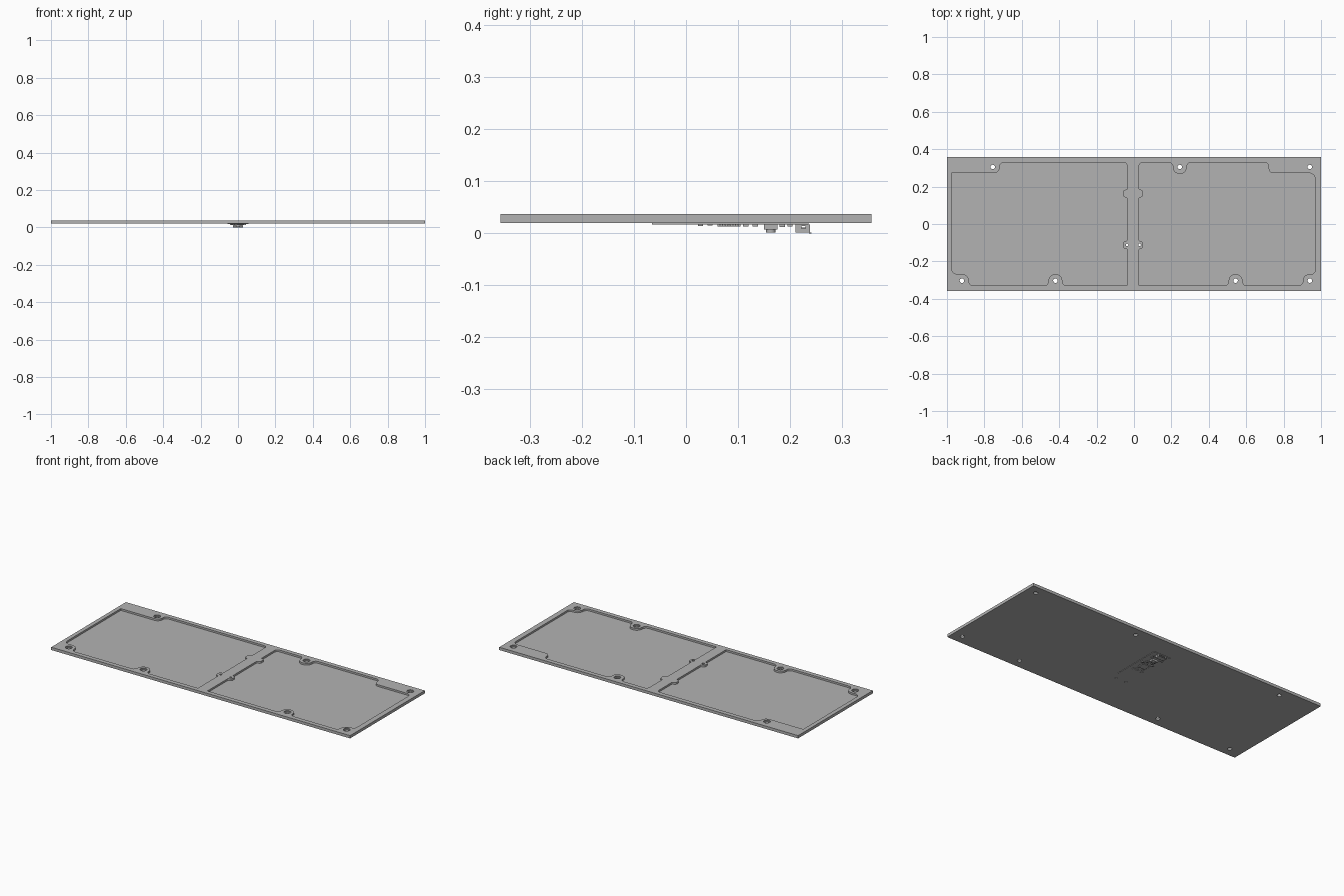
import bpy, bmesh, math
from mathutils import Vector

cube = bpy.data.objects.get("Cube")
if cube:
    bpy.data.objects.remove(cube)

grey = bpy.data.materials.new("Plain grey")
grey.use_nodes = True
grey.diffuse_color = (0.45, 0.45, 0.45, 1)
grey.node_tree.nodes["Principled BSDF"].inputs["Base Color"].default_value = (0.45, 0.45, 0.45, 1)

BOTTOM, TOP, FLOOR = 0.02, 0.037, 0.026
BOARD = 0.017


def make(name, bm):
    bmesh.ops.recalc_face_normals(bm, faces=bm.faces)
    mesh = bpy.data.meshes.new(name)
    bm.to_mesh(mesh)
    bm.free()
    mesh.materials.append(grey)
    ob = bpy.data.objects.new(name, mesh)
    bpy.context.collection.objects.link(ob)
    return ob


def prism(name, points, z0, z1):
    bm = bmesh.new()
    face = bm.faces.new([bm.verts.new((x, y, z0)) for x, y in points])
    ext = bmesh.ops.extrude_face_region(bm, geom=[face])
    verts = [g for g in ext["geom"] if isinstance(g, bmesh.types.BMVert)]
    bmesh.ops.translate(bm, verts=verts, vec=(0, 0, z1 - z0))
    return make(name, bm)


def block(name, x0, x1, y0, y1, z0, z1):
    return prism(name, [(x0, y0), (x1, y0), (x1, y1), (x0, y1)], z0, z1)


def disc(name, x, y, r, z0, z1, n=32):
    ring = [math.tau * i / n for i in range(n)]
    return prism(name, [(x + r * math.cos(a), y + r * math.sin(a)) for a in ring], z0, z1)


def rounded(corners, steps=6):
    """Polygon of (x, y, radius) corners turned into true fillet arcs."""
    out = []
    for i, (x, y, r) in enumerate(corners):
        p = Vector((x, y))
        if r == 0:
            out.append(p)
            continue
        a = (Vector(corners[i - 1][:2]) - p).normalized()
        b = (Vector(corners[(i + 1) % len(corners)][:2]) - p).normalized()
        half = a.angle(b) / 2
        centre = p + (a + b).normalized() * (r / math.sin(half))
        start = p + a * (r / math.tan(half)) - centre
        end = p + b * (r / math.tan(half)) - centre
        for k in range(steps + 1):
            t = k / steps
            sweep = start.angle(end)
            out.append(centre + (start * math.sin((1 - t) * sweep)
                                 + end * math.sin(t * sweep)) / math.sin(sweep))
    return out


def cut(target, cutter):
    mod = target.modifiers.new("Cut", "BOOLEAN")
    mod.object, mod.operation, mod.solver = cutter, "DIFFERENCE", "EXACT"
    bpy.context.view_layer.objects.active = target
    bpy.ops.object.modifier_apply(modifier=mod.name)
    bpy.data.objects.remove(cutter)


# Pocket outline pieces: screw bosses on the long edges and on the centre rib
EDGE, STEP, BOSS, R, F = 0.33, 0.268, 0.037, 0.035, 0.024


def edge_boss(x, side, direction):
    pts = [(x - BOSS, side * EDGE, F), (x - BOSS, side * STEP, R),
           (x + BOSS, side * STEP, R), (x + BOSS, side * EDGE, F)]
    return pts[::direction]


def rib_boss(x, y, out, direction):
    pts = [(x, y - 0.022, 0.006), (x + out * 0.021, y - 0.018, 0.014),
           (x + out * 0.021, y + 0.018, 0.014), (x, y + 0.022, 0.006)]
    return pts[::direction]


RIB_L, RIB_R = -0.037, 0.027
RIB_Y = (-0.112, 0.163)

left_pocket = ([(-0.975, 0.272, 0), (-0.975, -STEP, 0.03),
                (-0.92 + BOSS, -STEP, R), (-0.92 + BOSS, -EDGE, F)]
               + edge_boss(-0.42, -1, 1)
               + [(RIB_L, -EDGE, 0)]
               + rib_boss(RIB_L, RIB_Y[0], -1, 1) + rib_boss(RIB_L, RIB_Y[1], -1, 1)
               + [(RIB_L, EDGE, 0.02), (-0.755 + BOSS, EDGE, F), (-0.755 + BOSS, 0.272, 0.03)])

right_pocket = ([(RIB_R, -EDGE, 0)]
                + edge_boss(0.543, -1, 1)
                + [(0.94 - BOSS, -EDGE, F), (0.94 - BOSS, -STEP, R), (0.968, -STEP, 0.02),
                   (0.968, 0.272, 0.03), (0.72, 0.272, 0.025), (0.72, EDGE, 0.025)]
                + edge_boss(0.245, 1, -1)
                + [(RIB_R, EDGE, 0.02)]
                + rib_boss(RIB_R, RIB_Y[1], 1, -1) + rib_boss(RIB_R, RIB_Y[0], 1, -1))

# Base plate with the two pockets
plate = block("base_plate", -1, 1, -0.357, 0.357, BOTTOM, TOP)
for outline in (left_pocket, right_pocket):
    cut(plate, prism("pocket_cutter", rounded(outline), FLOOR, TOP + 0.02))

# Counterbored screw holes
screws = [(-0.92, -0.303), (-0.42, -0.303), (0.543, -0.303), (0.94, -0.303),
          (-0.755, 0.305), (0.245, 0.305), (0.94, 0.305)]
for x, y in screws:
    cut(plate, disc("bore_cutter", x, y, 0.019, TOP - 0.006, TOP + 0.01))
    cut(plate, disc("hole_cutter", x, y, 0.012, 0, TOP + 0.01))
for x in (RIB_L, RIB_R + 0.003):
    cut(plate, disc("pin_hole_cutter", x, RIB_Y[0], 0.007, 0, TOP + 0.01, 20))

# Circuit board on the underside
block("circuit_board", -0.057, 0.057, -0.065, 0.235, BOARD, BOTTOM)

# Main chip with legs along both sides
block("main_chip", -0.022, 0.022, 0.061, 0.105, 0.013, BOARD)
for i in range(8):
    y = 0.064 + i * 0.005
    block("chip_leg", -0.027, 0.027, y, y + 0.0025, 0.0155, BOARD)

# Small parts in rows
for y, depth, xs in ((0.028, 0.014, (-0.03, 0, 0.025)), (0.046, 0.015, (-0.02, 0.015)),
                     (0.115, 0.013, (-0.03, 0.01, 0.035)), (0.133, 0.013, (-0.015, 0.02)),
                     (0.185, 0.012, (-0.035, 0.03)), (0.2, 0.013, (-0.03, 0, 0.03))):
    for x in xs:
        block("small_component", x - 0.007, x + 0.007, y - 0.005, y + 0.005, depth, BOARD)

# Push button
block("button_body", -0.018, 0.018, 0.15, 0.176, 0.007, BOARD)
disc("button_cap", 0, 0.163, 0.009, 0.002, 0.007, 24)

# Cable socket, open toward the back, with a flared lip and side holes
socket = block("cable_socket", -0.026, 0.026, 0.21, 0.238, 0.002, BOARD)
cut(socket, block("socket_cutter", -0.022, 0.022, 0.216, 0.25, 0.005, 0.0145))
cut(socket, block("side_hole_cutter", -0.04, 0.04, 0.222, 0.23, 0.009, 0.0145))
block("socket_tongue", -0.014, 0.014, 0.216, 0.234, 0.009, 0.011)
block("socket_lip", -0.026, 0.026, 0.236, 0.241, 0.0, 0.002)

# Smooth the round walls, keep edges crisp
bpy.ops.object.select_all(action="DESELECT")
for name in ("base_plate", "button_cap"):
    bpy.data.objects[name].select_set(True)
bpy.context.view_layer.objects.active = plate
bpy.ops.object.shade_smooth_by_angle(angle=math.radians(30))
